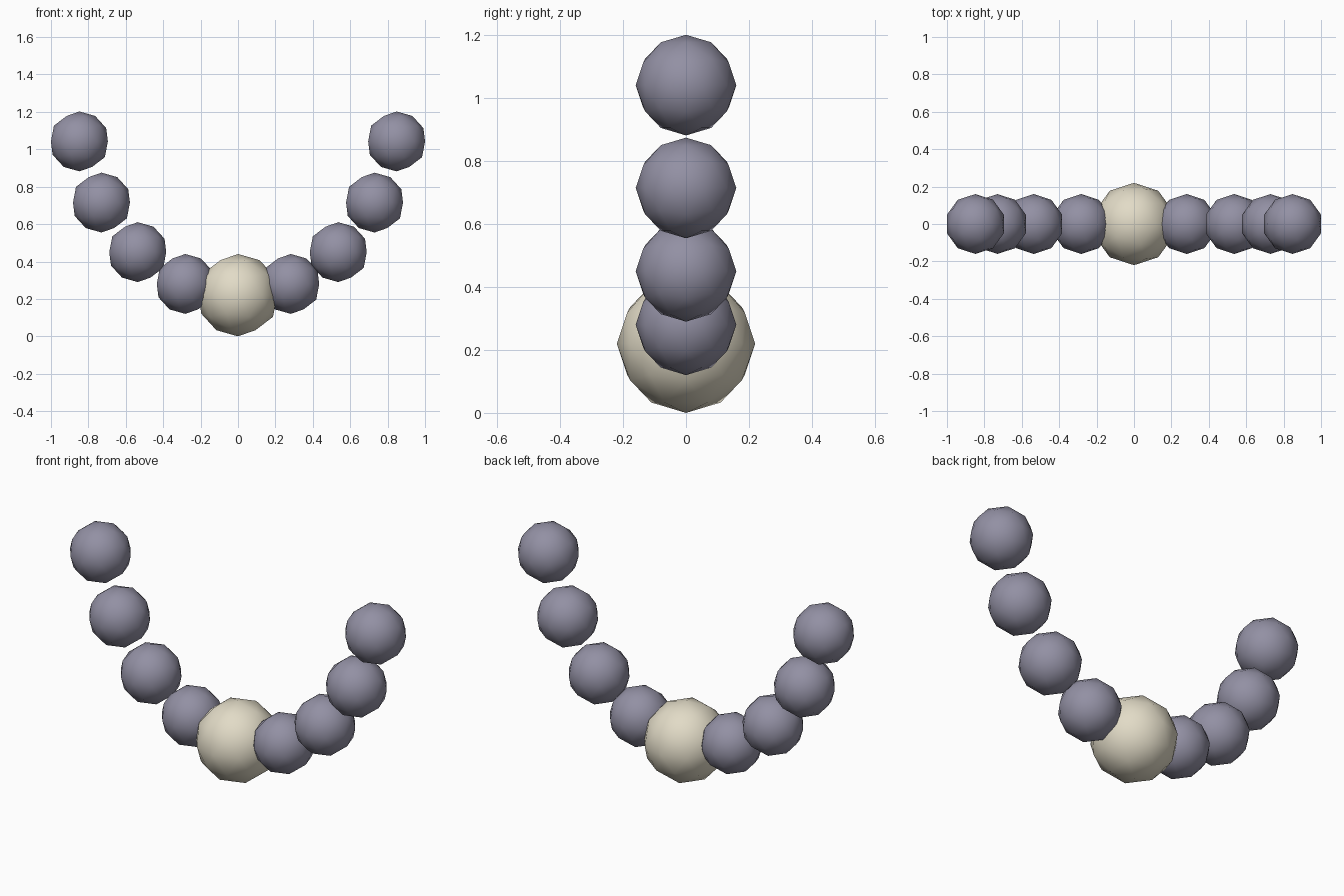
import bpy

if "Cube" in bpy.data.objects:
    bpy.data.objects.remove(bpy.data.objects["Cube"])


def material(name, color):
    m = bpy.data.materials.new(name)
    m.diffuse_color = (*color, 1.0)
    m.use_nodes = True
    m.node_tree.nodes["Principled BSDF"].inputs["Base Color"].default_value = m.diffuse_color
    return m


slate = material("slate_grey", (0.29, 0.28, 0.37))
cream = material("warm_cream", (0.76, 0.71, 0.57))


def bead(name, x, z, radius, mat):
    bpy.ops.mesh.primitive_ico_sphere_add(subdivisions=2, radius=radius, location=(x, 0, z))
    ob = bpy.context.object
    ob.name = name
    ob.data.materials.append(mat)
    bpy.ops.object.shade_smooth()


# Large centre bead
bead("centre_bead", 0, 0.22, 0.22, cream)

# Small beads rising along the arc on both sides
arc = [(0.282, 0.28), (0.536, 0.45), (0.73, 0.715), (0.848, 1.042)]
for side, label in ((-1, "left"), (1, "right")):
    for i, (x, z) in enumerate(arc, 1):
        bead(f"{label}_bead_{i}", side * x, z, 0.16, slate)
